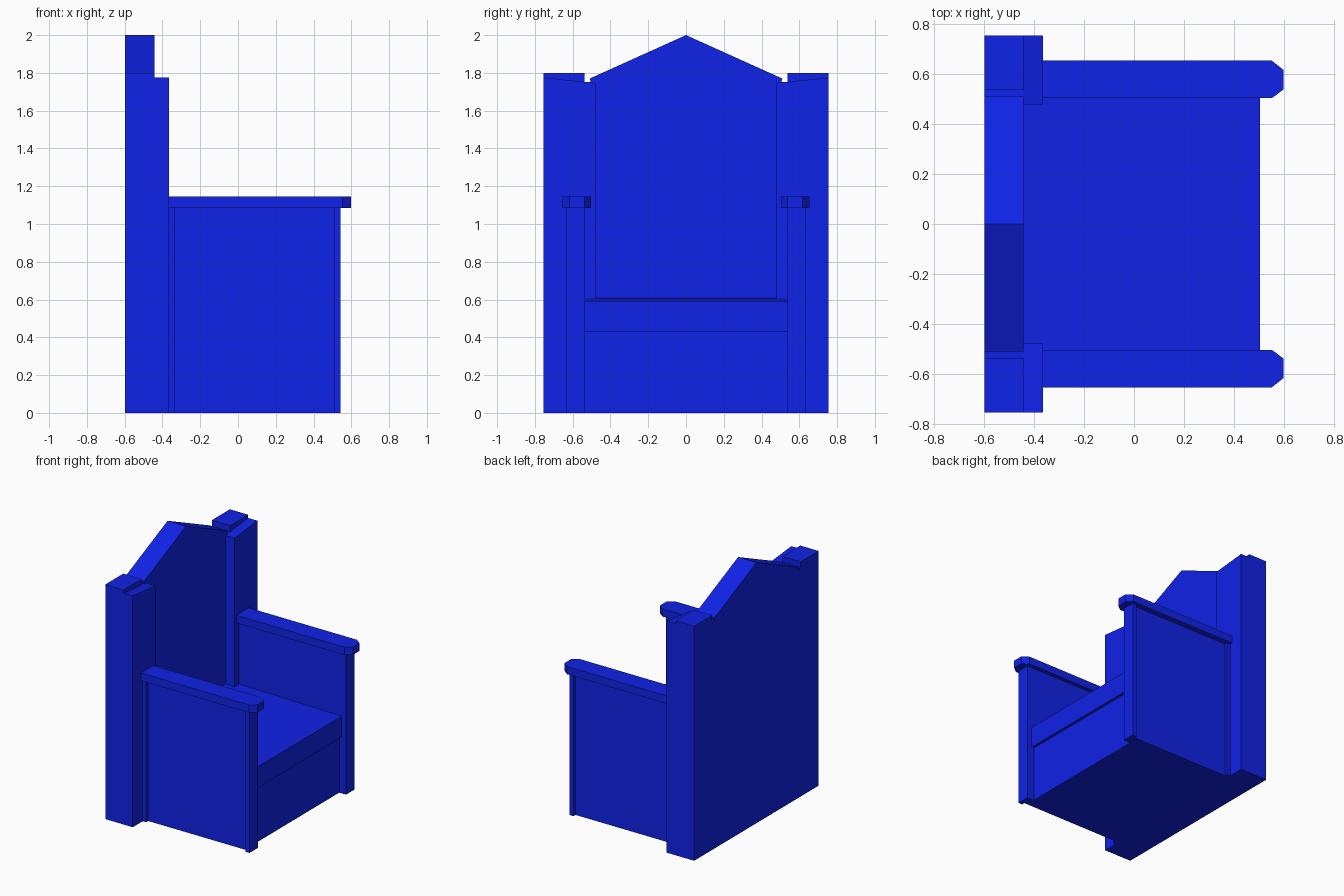
import bpy
import bmesh

if "Cube" in bpy.data.objects:
    bpy.data.objects.remove(bpy.data.objects["Cube"])

blue = bpy.data.materials.new("blue_paint")
blue.diffuse_color = (0.005, 0.016, 0.8, 1)
blue.use_nodes = True
blue.node_tree.nodes["Principled BSDF"].inputs["Base Color"].default_value = blue.diffuse_color


def prism(name, outline, axis, lo, hi):
    """Extrude a 2D outline along an axis ('x': y,z  'y': x,z  'z': x,y)."""
    place = {"x": lambda a, b, t: (t, a, b),
             "y": lambda a, b, t: (a, t, b),
             "z": lambda a, b, t: (a, b, t)}[axis]
    bm = bmesh.new()
    base = bm.faces.new([bm.verts.new(place(a, b, lo)) for a, b in outline])
    geom = bmesh.ops.extrude_face_region(bm, geom=[base], use_keep_orig=True)["geom"]
    shift = place(0, 0, hi - lo)
    bmesh.ops.translate(bm, vec=shift, verts=[v for v in geom if isinstance(v, bmesh.types.BMVert)])
    bmesh.ops.recalc_face_normals(bm, faces=bm.faces)
    mesh = bpy.data.meshes.new(name)
    bm.to_mesh(mesh)
    bm.free()
    mesh.materials.append(blue)
    obj = bpy.data.objects.new(name, mesh)
    bpy.context.collection.objects.link(obj)
    return obj


def box(name, x, y, z):
    return prism(name, [(x[0], y[0]), (x[1], y[0]), (x[1], y[1]), (x[0], y[1])], "z", *z)


def mirrored(obj):
    mod = obj.modifiers.new("other_side", "MIRROR")
    mod.use_axis = (False, True, False)
    return obj


# Gabled back board with raised outer shoulders
half = [(0.51, 1.77), (0.505, 1.752), (0.537, 1.75), (0.537, 1.80), (0.755, 1.80), (0.755, 0)]
prism("back_board", [(0, 2.0)] + half + [(-y, z) for y, z in reversed(half)],
      "x", -0.598, -0.442)

# Front posts of the back, with sloping tops
mirrored(prism("back_post", [(0.478, 0), (0.755, 0), (0.755, 1.775), (0.478, 1.747)],
               "x", -0.442, -0.365))

# Seat base and overhanging cushion, rising slightly to the rear
box("seat_base", (-0.442, 0.485), (-0.537, 0.537), (0, 0.43))
prism("seat_cushion", [(-0.442, 0.42), (0.505, 0.43), (0.505, 0.592), (-0.442, 0.607)],
      "y", -0.537, 0.537)

# Arm sides: recessed panel between two uprights
mirrored(box("arm_panel", (-0.34, 0.515), (0.535, 0.61), (0, 1.09)))
for name, x in (("front_upright", (0.51, 0.543)), ("rear_upright", (-0.367, -0.335))):
    mirrored(box(name, x, (0.535, 0.635), (0, 1.09)))

# Armrests with clipped front corners
mirrored(prism("armrest", [(-0.367, 0.504), (0.552, 0.504), (0.598, 0.538),
                           (0.598, 0.618), (0.552, 0.654), (-0.367, 0.654)],
               "z", 1.085, 1.145))
